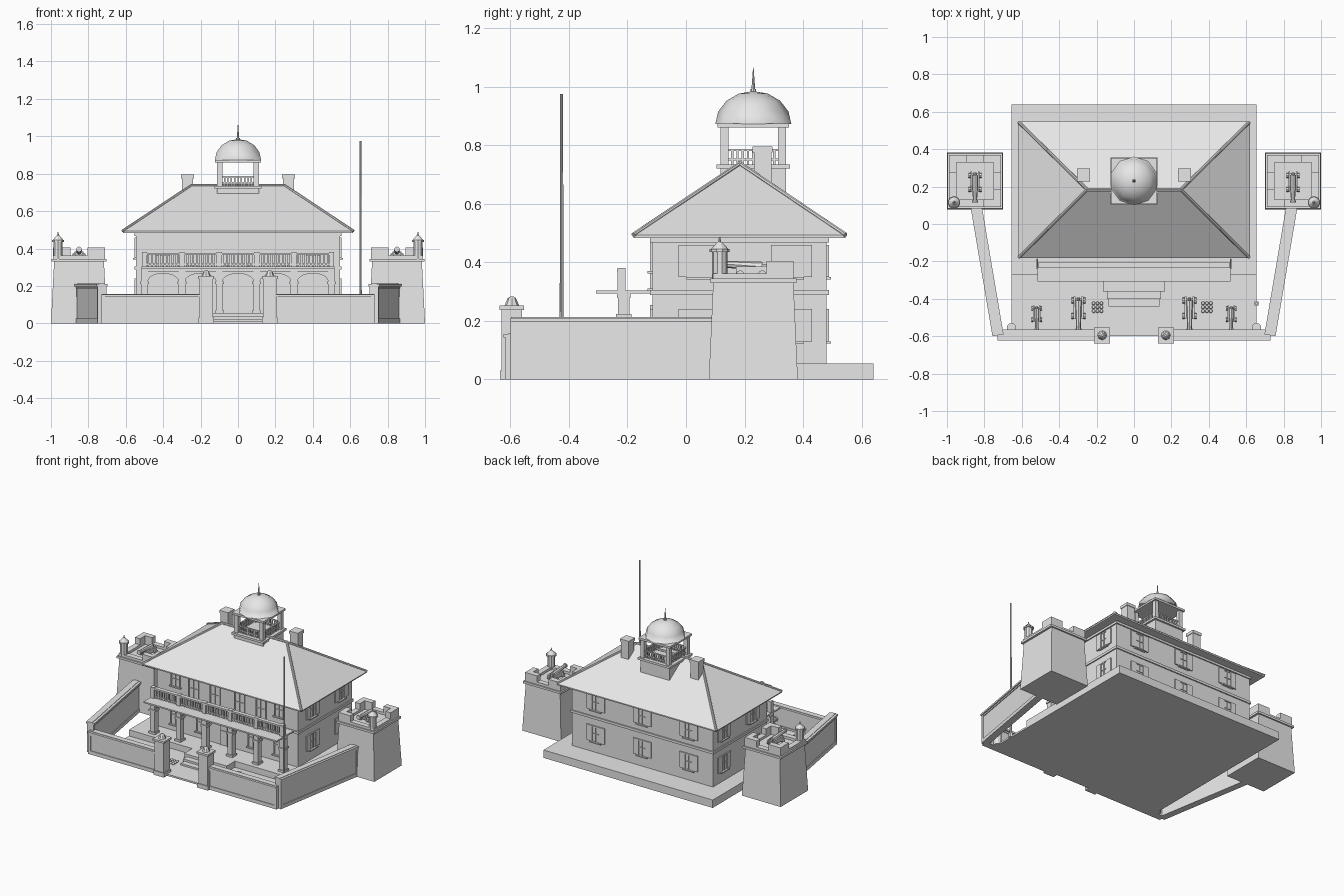
import bpy, bmesh
from math import pi, atan2, cos, sin
from mathutils import Matrix, Vector

if "Cube" in bpy.data.objects:
    bpy.data.objects.remove(bpy.data.objects["Cube"])

stone = bpy.data.materials.new("pale_grey_stone")
stone.use_nodes = True
stone.diffuse_color = (0.8, 0.8, 0.8, 1)
stone.node_tree.nodes["Principled BSDF"].inputs["Base Color"].default_value = stone.diffuse_color


def finish(name, bm, matrix=Matrix(), smooth=False):
    bmesh.ops.recalc_face_normals(bm, faces=bm.faces)
    mesh = bpy.data.meshes.new(name)
    for f in bm.faces:
        f.smooth = smooth
    bm.to_mesh(mesh)
    bm.free()
    mesh.materials.append(stone)
    mesh.transform(matrix)
    ob = bpy.data.objects.new(name, mesh)
    bpy.context.collection.objects.link(ob)
    return ob


def add_box(bm, x0, x1, y0, y1, z0, z1):
    m = Matrix.Translation(((x0 + x1) / 2, (y0 + y1) / 2, (z0 + z1) / 2))
    m = m @ Matrix.Diagonal((x1 - x0, y1 - y0, z1 - z0, 1))
    bmesh.ops.create_cube(bm, size=1, matrix=m)


def boxes(name, parts, matrix=Matrix()):
    bm = bmesh.new()
    for p in parts:
        add_box(bm, *p)
    return finish(name, bm, matrix)


def add_rod(bm, a, b, r0, r1=None, sides=8):
    a, b = Vector(a), Vector(b)
    d = b - a
    m = Matrix.Translation((a + b) / 2) @ d.to_track_quat('Z', 'Y').to_matrix().to_4x4()
    bmesh.ops.create_cone(bm, cap_ends=True, segments=sides, radius1=r0,
                          radius2=r0 if r1 is None else r1, depth=d.length, matrix=m)


def rods(name, parts, matrix=Matrix()):
    bm = bmesh.new()
    for p in parts:
        add_rod(bm, *p)
    return finish(name, bm, matrix)


def frustum(name, lower, upper):
    # each rectangle is x0, x1, y0, y1, z
    bm = bmesh.new()
    rings = []
    for x0, x1, y0, y1, z in (lower, upper):
        rings.append([bm.verts.new(p) for p in ((x0, y0, z), (x1, y0, z), (x1, y1, z), (x0, y1, z))])
    bm.faces.new(rings[0])
    bm.faces.new(rings[1])
    for i in range(4):
        j = (i + 1) % 4
        bm.faces.new((rings[0][i], rings[0][j], rings[1][j], rings[1][i]))
    return finish(name, bm)


def window(name, x, y, z, turn, w=0.07, h=0.11, shutters=True):
    m = Matrix.Translation((x, y, z)) @ Matrix.Rotation(turn, 4, 'Z')
    a, b, t = w / 2, h / 2, 0.008
    parts = [(-a, a, -.003, t, -b, b), (-a, -a + t, -t, t, -b, b), (a - t, a, -t, t, -b, b),
             (-a, a, -t, t, b - t, b), (-a - t, a + t, -2 * t, t, -b - t, -b),
             (-t / 4, t / 4, -t, t, -b, b), (-a, a, -t, t, -t / 4, t / 4)]
    if shutters:
        parts += [(-a - a, -a, -t, t, -b, b), (a, a + a, -t, t, -b, b)]
    boxes(name, parts, m)


def cannon(name, x, y, z, s=1.0):
    m = Matrix.Translation((x, y, z)) @ Matrix.Scale(s, 4)
    rods(name + "_barrel", [((0, .06, .04), (0, -.08, .05), .017, .011), ((0, -.075, .05), (0, -.085, .05), .015),
                            ((0, .06, .04), (0, .075, .04), .008)], m)
    boxes(name + "_carriage", [(k * .02 - .005, k * .02 + .005, -.03, .08, .012, .04) for k in (-1, 1)]
          + [(-.02, .02, -.02, .07, .012, .022)], m)
    rods(name + "_wheels", [((k * .022, yy, .014), (k * .034, yy, .014), .014) for k in (-1, 1)
                            for yy in (-.015, .06)], m)


# Ground slabs and entrance steps
boxes("base_slab", [(-.655, .655, -.27, .64, 0, .055)])
boxes("courtyard_floor", [(-.655, .655, -.6, -.27, 0, .012)])
boxes("entrance_steps", [(-.165, .165, -.36, -.27, 0, .055), (-.145, .145, -.4, -.36, 0, .038),
                         (-.135, .135, -.44, -.4, 0, .024)])

# Main house
boxes("house_walls", [(-.545, .545, -.115, .48, .05, .485)])
boxes("house_bands", [(-.553, .553, -.123, .488, .288, .305), (-.553, .553, -.123, .488, .468, .485)])
for level, z in (("lower", .185), ("upper", .405)):
    for x in (-.36, 0, .36):
        window(level + "_back_window", x, .48, z, pi)
    for y in (.045, .36):
        window(level + "_left_window", .545, y, z, pi / 2)
        window(level + "_right_window", -.545, y, z, -pi / 2)
for x in (-.4, .4):
    window("upper_front_window", x, -.115, .42, 0, .07, .1, False)
for x in (-.26, -.095, .095, .26):
    window("balcony_door", x, -.115, .39, 0, .08, .16, False)
for x in (-.4, -.2, .2, .4):
    window("porch_window", x, -.115, .17, 0, .08, .14, False)
window("front_door", 0, -.115, .155, 0, .11, .2, False)

# Hipped roof with rounded ridge caps
boxes("eaves", [(-.615, .615, -.18, .545, .483, .495)])
frustum("roof", (-.62, .62, -.183, .548, .493), (-.25, .25, .182, .186, .737))
caps = [((-.25, .184, .737), (.25, .184, .737), .009)]
caps += [((s * .25, .184, .737), (s * .617, y, .494), .008) for s in (-1, 1) for y in (-.18, .545)]
rods("ridge_caps", caps)
for s in (-1, 1):
    boxes("chimney", [(s * .27 - .03, s * .27 + .03, .233, .292, .6, .78),
                      (s * .27 - .034, s * .27 + .034, .228, .296, .775, .795)])

# Cupola
cy = .23
boxes("cupola_base", [(-.112, .112, cy - .112, cy + .112, .6, .72), (-.125, .125, cy - .125, cy + .125, .72, .735)])
boxes("cupola_posts", [(x - .014, x + .014, cy + y - .014, cy + y + .014, .73, .865)
                       for x in (-.098, .098) for y in (-.098, .098)])
rail = []
for k in (-1, 1):
    e = .098 * k
    for z in (.748, .78):
        rail += [(-.09, .09, cy + e - .005, cy + e + .005, z, z + .007),
                 (e - .005, e + .005, cy - .09, cy + .09, z, z + .007)]
    for i in range(-4, 5):
        q = i * .018
        rail += [(q - .004, q + .004, cy + e - .004, cy + e + .004, .735, .785),
                 (e - .004, e + .004, cy + q - .004, cy + q + .004, .735, .785)]
boxes("cupola_railing", rail)
boxes("cupola_cornice", [(-.122, .122, cy - .122, cy + .122, .86, .874)])
bm = bmesh.new()
bmesh.ops.create_uvsphere(bm, u_segments=10, v_segments=8, radius=1)
bmesh.ops.bisect_plane(bm, geom=bm.verts[:] + bm.edges[:] + bm.faces[:], plane_co=(0, 0, 0),
                       plane_no=(0, 0, -1), clear_outer=True)
bmesh.ops.holes_fill(bm, edges=[e for e in bm.edges if e.is_boundary])
dome = finish("dome", bm, Matrix.Translation((0, cy, .872)) @ Matrix.Diagonal((.13, .13, .113, 1)), True)
for f in dome.data.polygons:
    f.use_smooth = f.normal.z > -.9
rods("dome_spike", [((0, cy, .97), (0, cy, 1.065), .008, .001), ((0, cy, .98), (0, cy, .992), .01)])

# Porch with shallow arches and balcony
posts = [-.5 + .2 * i for i in range(6)]
boxes("porch_posts", [(x - .018, x + .018, -.233, -.193, .05, .28) for x in posts]
      + [(x - .024, x + .024, -.239, -.187, z, z + .014) for x in posts for z in (.055, .21)])
bm = bmesh.new()
for a, b in zip(posts, posts[1:]):
    c, r = (a + b) / 2, .083
    outline = [(c + r * cos(pi * i / 10), .222 + .045 * sin(pi * i / 10)) for i in range(11)]
    outline += [(a + .017, .282), (b - .017, .282)]
    face = bm.faces.new([bm.verts.new((x, -.225, z)) for x, z in outline])
    solid = bmesh.ops.extrude_face_region(bm, geom=[face])["geom"]
    bmesh.ops.translate(bm, verts=[v for v in solid if isinstance(v, bmesh.types.BMVert)], vec=(0, .02, 0))
finish("porch_arches", bm)
boxes("balcony_floor", [(-.515, .515, -.308, -.11, .294, .304), (-.515, .515, -.236, -.19, .278, .295)])
boxes("balcony_railing", [(-.513, .513, -.235, -.207, .365, .377), (-.513, .513, -.227, -.213, .312, .32)]
      + [(x - .014, x + .014, -.234, -.206, .3, .38) for x in posts]
      + [(-.5 + i * .02 - .005, -.5 + i * .02 + .005, -.225, -.215, .304, .368) for i in range(51)])


# Courtyard walls with plinth, coping and end piers
def garden_wall(name, a, b, h):
    d = Vector(b) - Vector(a)
    n = d.length
    m = Matrix.Translation((*a, 0)) @ Matrix.Rotation(atan2(d.y, d.x), 4, 'Z')
    boxes(name, [(0, n, -.019, .019, 0, h), (0, n, -.024, .024, 0, .025), (0, .02, -.024, .024, 0, h),
                 (n - .02, n, -.024, .024, 0, h), (0, n, -.024, .024, h - .025, h - .015),
                 (0, n, -.03, .03, h - .012, h), (0, n, -.014, .014, h, h + .003)], m)


for s in (-1, 1):
    garden_wall("front_wall", (s * .73, -.593), (s * .19, -.593), .155)
    garden_wall("side_wall", (s * .727, -.595), (s * .845, .1), .21)
    g = s * .17
    boxes("gate_pier", [(g - .036, g + .036, -.63, -.56, 0, .24), (g - .043, g + .043, -.638, -.553, .238, .252),
                        (g - .041, g + .041, -.635, -.555, 0, .03)])
    rods("gate_finial", [((g, -.595, .25), (g, -.595, .278), .026, .014), ((g, -.595, .276), (g, -.595, .283), .016, .006)])
    rods("corner_drum", [((s * .655, -.555, 0), (s * .655, -.555, .12), .025, .025, 12)])

    # Corner tower with crenellated parapet
    tx, ty = s * .85, .23
    frustum("tower_body", (tx - .15, tx + .15, ty - .152, ty + .152, 0), (tx - .133, tx + .133, ty - .137, ty + .137, .332))
    boxes("tower_cornice", [(tx - .148, tx + .148, ty - .147, ty + .147, .33, .345)])
    wall, o, i, gap = [], .138, .1, .045
    for k in (-1, 1):
        lo, hi = sorted((k * i, k * o))
        wall += [(tx - o, tx + o, ty + lo, ty + hi, .34, .362), (tx + lo, tx + hi, ty - o, ty + o, .34, .362)]
        for j in (-1, 1):
            if k == -1 and j == s:
                continue
            c0, c1 = sorted((j * gap, j * o))
            d0, d1 = sorted((k * gap, k * o))
            e0, e1 = sorted((j * i, j * o))
            wall += [(tx + c0, tx + c1, ty + lo, ty + hi, .34, .405), (tx + e0, tx + e1, ty + d0, ty + d1, .34, .405)]
    boxes("tower_parapet", wall)
    cannon("tower_cannon", tx, ty - .03, .345)

    # Sentry turret on the outer front corner
    sx, sy = s * .962, .115
    rods("sentry_turret", [((sx, sy, .32), (sx, sy, .345), .015, .03, 10), ((sx, sy, .345), (sx, sy, .435), .026, .026, 10),
                           ((sx, sy, .435), (sx, sy, .445), .034, .034, 10), ((sx, sy, .445), (sx, sy, .47), .03, .008, 10),
                           ((sx, sy, .465), (sx, sy, .487), .006, .002)])

    # Courtyard cannons and shot piles
    cannon("inner_cannon", s * .297, -.475, .012, 1.1)
    cannon("outer_cannon", s * .52, -.5, .012, .8)
    px = .39 if s > 0 else -.195
    bm = bmesh.new()
    for u in (-1, 0, 1):
        for v in (-1, 0, 1):
            m = Matrix.Translation((px + u * .021, -.445 + v * .021, .022))
            bmesh.ops.create_icosphere(bm, subdivisions=1, radius=.0105, matrix=m)
    finish("shot_pile", bm, Matrix(), True)

# Flagpole
rods("flagpole", [((.655, -.425, 0), (.655, -.425, .975), .007, .005), ((.655, -.425, 0), (.655, -.425, .03), .014)])
